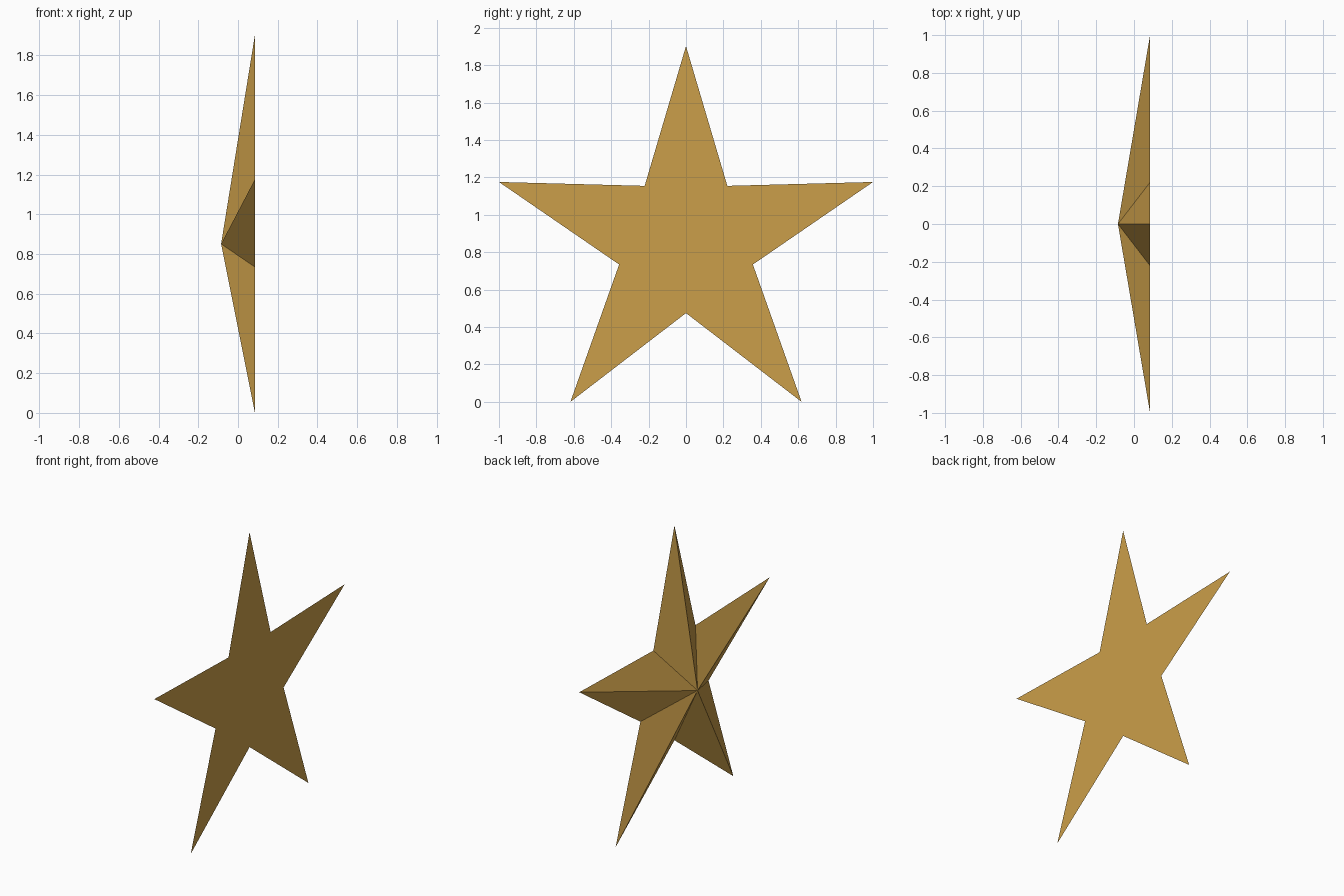
import bpy, bmesh, math

if "Cube" in bpy.data.objects:
    bpy.data.objects.remove(bpy.data.objects["Cube"])

# Five-pointed star: flat on +x, faceted and rising to an apex on -x
POINTS = 5
OUTER, INNER = 1.0515, 0.376
DEPTH = 0.085
CENTRE_Z = OUTER * math.cos(math.pi / POINTS)

gold = bpy.data.materials.new("antique gold")
gold.diffuse_color = (0.60, 0.345, 0.068, 1)
gold.use_nodes = True
gold.node_tree.nodes["Principled BSDF"].inputs["Base Color"].default_value = gold.diffuse_color

bm = bmesh.new()
rim = []
for i in range(POINTS * 2):
    a = math.pi * i / POINTS
    r = INNER if i % 2 else OUTER
    rim.append(bm.verts.new((DEPTH, r * math.sin(a), CENTRE_Z + r * math.cos(a))))

# Flat side
bm.faces.new(rim)

# Faceted side: one triangle from each rim edge to the apex
apex = bm.verts.new((-DEPTH, 0, CENTRE_Z))
for a, b in zip(rim, rim[1:] + rim[:1]):
    bm.faces.new((a, b, apex))
bmesh.ops.recalc_face_normals(bm, faces=bm.faces)

mesh = bpy.data.meshes.new("star")
bm.to_mesh(mesh)
bm.free()
mesh.materials.append(gold)
bpy.context.collection.objects.link(bpy.data.objects.new("star", mesh))
